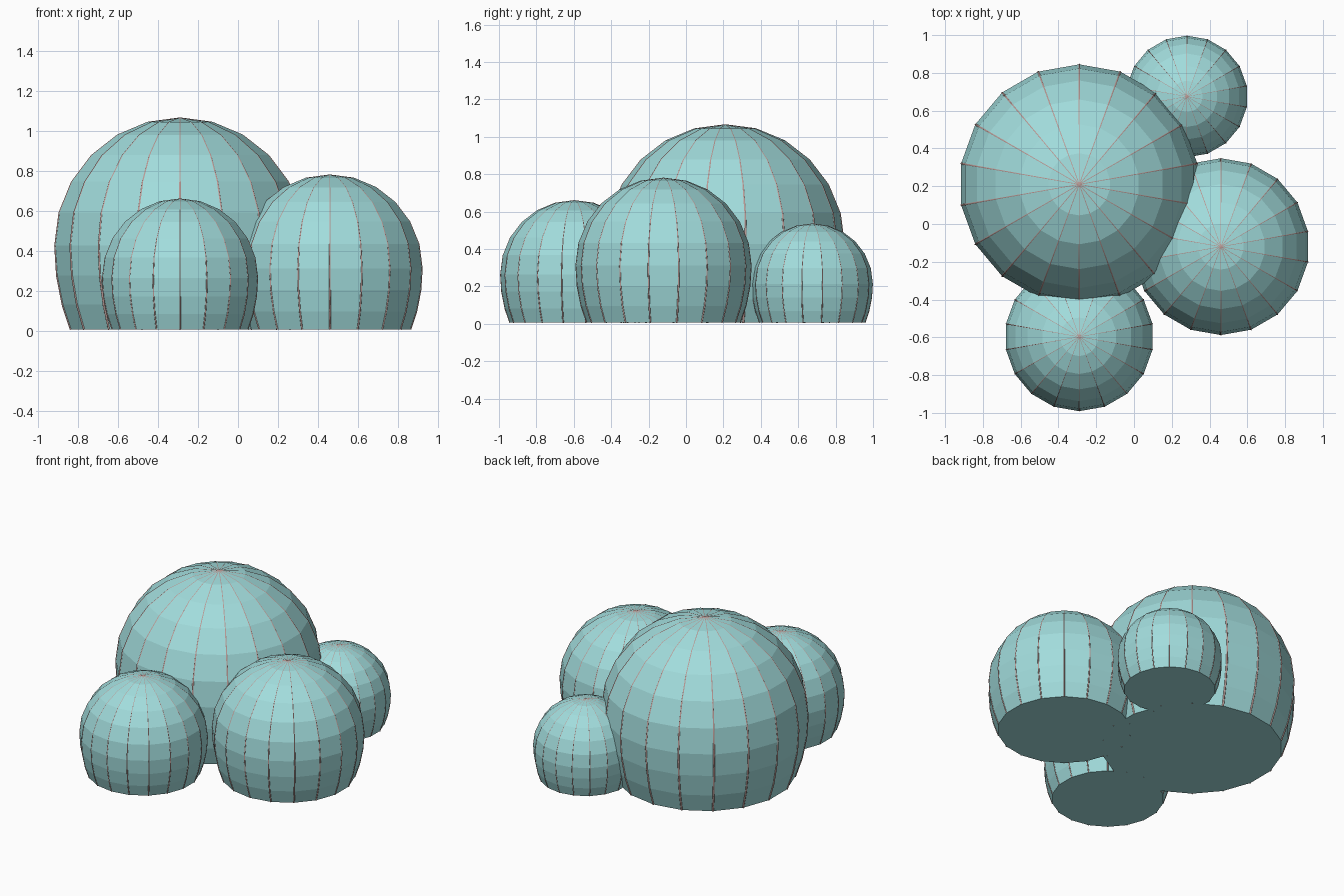
import bpy, bmesh
from math import sin, cos, pi, radians

if "Cube" in bpy.data.objects:
    bpy.data.objects.remove(bpy.data.objects["Cube"])

SIDES = 18


def material(name, color):
    m = bpy.data.materials.new(name)
    m.diffuse_color = (*color, 1)
    m.use_nodes = True
    m.node_tree.nodes["Principled BSDF"].inputs["Base Color"].default_value = m.diffuse_color
    return m


skin = material("skin", (0.36, 0.72, 0.72))
rib_mat = material("rib", (0.50, 0.33, 0.31))


def profile(R, H):
    # widest at 40% of the height, round above, gently tucked in below
    zc = 0.4 * H
    low = [(R * cos(a), zc - (zc - 0.006) * sin(a) / sin(radians(29)))
           for a in (radians(29), radians(20), radians(10))]
    top = [(R * cos(radians(15 * i)), zc + (H - zc) * sin(radians(15 * i))) for i in range(6)]
    return low + top


def dome(name, x, y, R, H):
    # faceted dome with a flat base
    pts = profile(R, H)
    bm = bmesh.new()
    rings = [[bm.verts.new((r * cos(pi / 2 + 2 * pi * k / SIDES), r * sin(pi / 2 + 2 * pi * k / SIDES), z))
              for k in range(SIDES)] for r, z in pts]
    tip = bm.verts.new((0, 0, H))
    for a, b in zip(rings, rings[1:]):
        for k in range(SIDES):
            n = (k + 1) % SIDES
            bm.faces.new((a[k], a[n], b[n], b[k]))
    for k in range(SIDES):
        bm.faces.new((rings[-1][k], rings[-1][(k + 1) % SIDES], tip))
    bm.faces.new(rings[0][::-1])
    me = bpy.data.meshes.new(name)
    bm.to_mesh(me)
    bm.free()
    me.materials.append(skin)
    ob = bpy.data.objects.new(name, me)
    ob.location = (x, y, 0)
    bpy.context.collection.objects.link(ob)

    # thin ribs running up every corner
    cu = bpy.data.curves.new(name + "_ribs", "CURVE")
    cu.dimensions = "3D"
    cu.bevel_depth = 0.013 * R
    cu.bevel_resolution = 0
    cu.materials.append(rib_mat)
    inset = 1 - 0.006
    for k in range(SIDES):
        t = pi / 2 + 2 * pi * k / SIDES
        s = cu.splines.new("POLY")
        path = pts + [(0, H)]
        s.points.add(len(path) - 1)
        for p, (r, z) in zip(s.points, path):
            p.co = (r * inset * cos(t), r * inset * sin(t), z * inset, 1)
    rb = bpy.data.objects.new(name + "_ribs", cu)
    rb.location = (x, y, 0)
    bpy.context.collection.objects.link(rb)


dome("large_dome", -0.29, 0.21, 0.635, 1.065)
dome("medium_dome", 0.46, -0.12, 0.468, 0.78)
dome("front_dome", -0.29, -0.597, 0.394, 0.66)
dome("back_dome", 0.28, 0.675, 0.322, 0.535)
